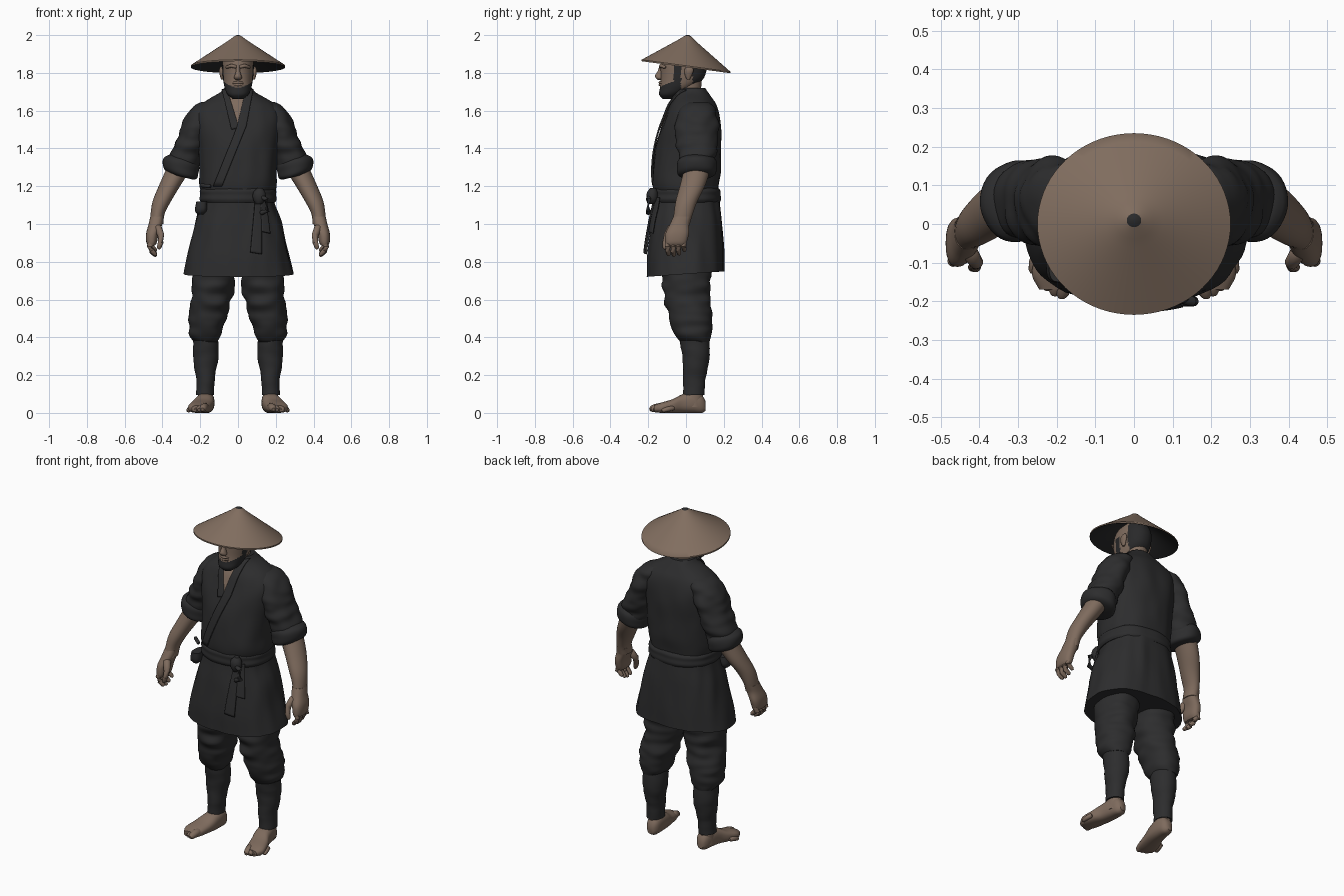
import bpy, bmesh, math
from mathutils import Vector, noise

default = bpy.data.objects.get("Cube")
if default:
    bpy.data.objects.remove(default, do_unlink=True)


def material(name, *rgb):
    m = bpy.data.materials.new(name)
    m.use_nodes = True
    m.diffuse_color = (*rgb, 1)
    bsdf = next(n for n in m.node_tree.nodes if n.type == 'BSDF_PRINCIPLED')
    bsdf.inputs["Base Color"].default_value = (*rgb, 1)
    bsdf.inputs["Roughness"].default_value = 0.8
    return m


cloth = material("charcoal cloth", .026, .026, .027)
skin = material("tan skin", .21, .147, .11)
straw = material("brown straw", .22, .155, .115)
hair = material("black hair", .022, .022, .023)


def finish(bm, name, mats, rule=None):
    """Turn a bmesh into a smooth object, colouring faces by a rule."""
    bmesh.ops.recalc_face_normals(bm, faces=bm.faces)
    for f in bm.faces:
        f.smooth = True
        if rule:
            f.material_index = rule(f.calc_center_median())
    mesh = bpy.data.meshes.new(name)
    bm.to_mesh(mesh)
    bm.free()
    ob = bpy.data.objects.new(name, mesh)
    bpy.context.collection.objects.link(ob)
    for m in mats:
        mesh.materials.append(m)
    bpy.ops.object.select_all(action='DESELECT')
    bpy.context.view_layer.objects.active = ob
    ob.select_set(True)
    bpy.ops.object.shade_smooth_by_angle(angle=math.radians(50))
    return ob


def section(rings, h):
    """Smoothly interpolate the ring bounds at a given height."""
    i = 0
    while i < len(rings) - 2 and h > rings[i + 1][0]:
        i += 1

    def slope(j, k):
        a, b = rings[max(j - 1, 0)], rings[min(j + 1, len(rings) - 1)]
        return (b[k] - a[k]) / (b[0] - a[0])
    p, q = rings[i], rings[i + 1]
    d = q[0] - p[0]
    t = min(max((h - p[0]) / d, 0), 1)
    w = t * t * (3 - 2 * t)
    return [p[k] * (1 - w) + q[k] * w + d * t * (1 - t) *
            (slope(i, k) * (1 - t) - slope(i + 1, k) * t) for k in range(1, 5)]


def bridge(bm, loops):
    for a, b in zip(loops, loops[1:]):
        n = len(a)
        for j in range(n):
            bm.faces.new((a[j], a[(j + 1) % n], b[(j + 1) % n], b[j]))


def loft(name, rings, mats, side=1, along_y=False, power=2, step=.02, segs=40,
         shear=(0, 0), fold=0, freq=(12, 12, 12), rule=None):
    """Skin a stack of superellipse rings given as (height, a0, a1, b0, b1)."""
    bm, loops = bmesh.new(), []
    low, high = rings[0][0], rings[-1][0]
    count = max(3, math.ceil((high - low) / step))
    for i in range(count + 1):
        h = low + (high - low) * i / count
        a0, a1, b0, b1 = section(rings, h)
        loop = []
        for j in range(segs):
            ang = math.tau * j / segs
            c, s = math.cos(ang), math.sin(ang)
            u = math.copysign(abs(c) ** (2 / power), c) * (a1 - a0) / 2
            v = math.copysign(abs(s) ** (2 / power), s) * (b1 - b0) / 2
            a, b = (a0 + a1) / 2 + u, (b0 + b1) / 2 + v
            if fold:
                bump = fold * noise.noise(Vector((a * freq[0], b * freq[1], h * freq[2])))
                a, b = a + c * bump, b + s * bump
            z = h + shear[0] * u + shear[1] * v
            loop.append(bm.verts.new((side * a, h, b) if along_y else (side * a, b, z)))
        loops.append(loop)
    bridge(bm, loops)
    bm.faces.new(loops[0])
    bm.faces.new(loops[-1])
    return finish(bm, name, mats, rule)


def strip(name, left, right, rings, power, mat, off):
    """A thin cloth plate lying on the front of a lofted body."""
    def at(path, t):
        t *= len(path) - 1
        i = min(int(t), len(path) - 2)
        return Vector(path[i]).lerp(Vector(path[i + 1]), t - i)
    bm, rows = bmesh.new(), []
    for i in range(25):
        row = []
        for j in range(7):
            x, z = at(left, i / 24).lerp(at(right, i / 24), j / 6)
            a0, a1, b0, b1 = section(rings, z)
            u = min(abs(x - (a0 + a1) / 2) / ((a1 - a0) / 2), .97)
            y = (b0 + b1) / 2 - (b1 - b0) / 2 * (1 - u ** power) ** (1 / power)
            row.append(bm.verts.new((x, y - off, z)))
        rows.append(row)
    for a, b in zip(rows, rows[1:]):
        for j in range(6):
            bm.faces.new((a[j], a[j + 1], b[j + 1], b[j]))
    ob = finish(bm, name, [mat])
    solid = ob.modifiers.new("thickness", 'SOLIDIFY')
    solid.thickness, solid.offset = .009, 0


def tube(name, points, radii, mat, side=1):
    """A rounded tapering tube through points, for fingers and toes."""
    bm, loops = bmesh.new(), []
    pts = [Vector((side * p[0], p[1], p[2])) for p in points]
    first, last = (pts[0] - pts[1]).normalized(), (pts[-1] - pts[-2]).normalized()
    pts = [pts[0] + first * radii[0] * .6] + pts + [pts[-1] + last * radii[-1] * .7]
    radii = [radii[0] * .5, *radii, radii[-1] * .5]
    for i, p in enumerate(pts):
        d = pts[min(i + 1, len(pts) - 1)] - pts[max(i - 1, 0)]
        turn = d.to_track_quat('Z', 'Y')
        loops.append([bm.verts.new(p + turn @ Vector((radii[i] * math.cos(k * math.tau / 12),
                     radii[i] * math.sin(k * math.tau / 12), 0))) for k in range(12)])
    bridge(bm, loops)
    bm.faces.new(loops[0])
    bm.faces.new(loops[-1])
    return finish(bm, name, [mat])


# Jacket body and flared skirt
torso = [(1.14, -.185, .185, -.16, .165), (1.2, -.202, .202, -.175, .172),
         (1.28, -.203, .203, -.175, .185), (1.4, -.21, .21, -.16, .187),
         (1.5, -.225, .225, -.135, .185), (1.58, -.23, .23, -.105, .175),
         (1.63, -.2, .2, -.085, .16), (1.67, -.14, .14, -.06, .135),
         (1.7, -.09, .09, -.045, .115), (1.72, -.072, .072, -.035, .1)]
skirt = [(.735, -.283, .293, -.208, .202), (.85, -.262, .268, -.207, .2),
         (1, -.228, .232, -.187, .19), (1.1, -.2, .2, -.17, .178),
         (1.16, -.188, .188, -.163, .17)]
loft("jacket_body", torso, [cloth], power=2.3, segs=72, step=.012,
     fold=.007, freq=(14, 14, 6))
loft("jacket_skirt", skirt, [cloth], power=2.4, segs=72, shear=(0, .07),
     fold=.01, freq=(16, 16, 3))

# Open neckline and crossed lapels
strip("chest_opening", [(-.066, 1.712), (0, 1.52)], [(.06, 1.712), (.002, 1.51)],
      torso, 2.3, skin, .004)
strip("right_lapel", [(-.085, 1.71), (-.035, 1.5)], [(-.058, 1.715), (.005, 1.51)],
      torso, 2.3, cloth, .007)
strip("left_lapel", [(.042, 1.715), (-.005, 1.515), (-.13, 1.2)],
      [(.08, 1.71), (.045, 1.52), (-.085, 1.2)], torso, 2.3, cloth, .009)

# Sash, knot, hanging ends and small side pouch
loft("waist_sash", [(1.115, -.195, .195, -.172, .178), (1.13, -.204, .204, -.179, .185),
                    (1.155, -.2, .2, -.177, .183), (1.175, -.202, .202, -.178, .183),
                    (1.19, -.192, .192, -.17, .172)], [cloth], power=2.3, segs=72,
     step=.007, fold=.004)
loft("sash_knot", [(1.105, .095, .125, -.195, -.16), (1.13, .08, .145, -.207, -.15),
                   (1.165, .08, .145, -.207, -.15), (1.19, .1, .13, -.19, -.16)],
     [cloth], step=.01, segs=24)
strip("long_sash_end", [(.092, 1.14), (.065, .85)], [(.125, 1.14), (.125, .84)],
      skirt, 2.4, cloth, .017)
strip("short_sash_end", [(.118, 1.14), (.125, .96)], [(.145, 1.14), (.17, .95)],
      skirt, 2.4, cloth, .02)
tube("sash_loop", [(.11, -.19, 1.15), (.15, -.2, 1.13), (.155, -.2, 1.07), (.125, -.2, 1.06)],
     [.013] * 4, cloth)
loft("side_pouch", [(1.05, -.215, -.185, -.13, -.08), (1.07, -.228, -.165, -.15, -.06),
                    (1.12, -.22, -.165, -.15, -.06)], [cloth], power=3, segs=24)
tube("pouch_toggle", [(-.195, -.13, 1.205), (-.15, -.165, 1.2)], [.01, .01], cloth)

# Arms, hands, legs and feet on both sides
for side, label in ((1, "left"), (-1, "right")):
    loft(label + "_sleeve", [
        (1.27, .215, .37, -.03, .14), (1.36, .185, .363, -.04, .16), (1.42, .165, .337, -.05, .165),
        (1.5, .135, .305, -.056, .17), (1.56, .11, .28, -.052, .165),
        (1.61, .09, .25, -.035, .15), (1.645, .09, .19, 0, .12)],
        [cloth], side, step=.012, fold=.012, freq=(12, 12, 22))
    loft(label + "_rolled_cuff", [
        (1.25, .235, .36, -.025, .13), (1.262, .215, .387, -.042, .153),
        (1.295, .208, .397, -.047, .162), (1.33, .205, .388, -.046, .16),
        (1.35, .22, .36, -.03, .145)],
        [cloth], side, step=.008, shear=(.25, 0), fold=.006)
    loft(label + "_forearm", [
        (1, .394, .464, -.075, .02), (1.05, .39, .463, -.065, .035),
        (1.12, .355, .452, -.055, .06), (1.2, .307, .42, -.033, .1),
        (1.29, .25, .38, -.01, .13)], [skin], side)
    loft(label + "_palm", [
        (.885, .44, .475, -.105, -.005), (.9, .43, .485, -.11, .003),
        (.95, .42, .486, -.108, .016), (1, .4, .473, -.085, .018),
        (1.04, .393, .464, -.066, .03)], [skin], side, power=2.4, step=.01)
    for i, finger in enumerate(("index", "middle", "ring", "little")):
        y, tip = -.092 + i * .028, .835 + (.004, 0, .008, .026)[i]
        tube(f"{label}_{finger}_finger", [
            (.458, y, .92), (.468, y - .004, .88), (.458, y - .004, tip + .02),
            (.438, y, tip)], [.017, .015, .014, .011], skin, side)
    tube(label + "_thumb", [(.425, -.075, .98), (.408, -.1, .94), (.41, -.11, .9),
                            (.418, -.112, .875)], [.022, .018, .015, .012], skin, side)

    loft(label + "_trouser", [
        (.375, .112, .232, -.03, .12), (.4, .09, .25, -.05, .13), (.45, .073, .261, -.072, .136),
        (.5, .06, .261, -.088, .138), (.56, .042, .248, -.104, .13),
        (.65, .025, .243, -.119, .125), (.75, .005, .24, -.125, .13),
        (.85, -.01, .23, -.13, .13)],
        [cloth], side, power=2.2, step=.012, fold=.016, freq=(9, 9, 20))
    loft(label + "_leg_wrap", [
        (.095, .128, .218, -.015, .095), (.18, .122, .222, -.015, .105),
        (.3, .102, .236, -.02, .125), (.4, .105, .238, -.035, .122)],
        [cloth], side, fold=.005, freq=(10, 10, 25))
    loft(label + "_ankle", [
        (.03, .13, .215, -.02, .09), (.12, .133, .212, -.01, .09)], [skin], side)
    loft(label + "_foot", [
        (-.17, .168, .245, .004, .04), (-.13, .152, .264, 0, .055), (-.07, .137, .25, 0, .073),
        (-.02, .127, .228, 0, .098), (.04, .125, .215, 0, .11),
        (.085, .133, .202, 0, .095), (.104, .15, .187, .012, .06)],
        [skin], side, along_y=True, power=2.5, step=.01)
    for i in range(5):
        x, y, r = .183 + .019 * i, -.18 + .003 * i * (i + 1), .021 - .002 * i
        tube(f"{label}_toe_{i + 1}", [(x - .008, y + .05, r + .012), (x, y + .02, r + .006),
                                      (x + .003, y, r)], [r, r, r * .85], skin, side)

    # Ears and brows
    loft(label + "_ear", [
        (1.765, .078, .09, .005, .02), (1.785, .076, .096, -.005, .03),
        (1.815, .076, .1, -.008, .04), (1.835, .078, .092, .002, .03)],
        [skin], side, step=.008, segs=20)
    tube(label + "_brow", [(.012, -.135, 1.832), (.035, -.133, 1.838), (.06, -.112, 1.83)],
         [.009, .01, .008], skin, side)


# Head with beard along the jaw and hair behind the ears
def head_colour(c):
    jaw = c.z < 1.722 + 6 * c.x ** 2 and c.y < -.03
    sideburn = -.066 < c.y < -.026 and c.z < 1.84
    return 1 if jaw or sideburn or c.y > .035 and c.z > 1.735 else 0


loft("neck", [(1.6, -.08, .08, -.05, .1), (1.68, -.06, .06, -.05, .08),
              (1.78, -.06, .06, -.05, .085)], [skin])
loft("head", [
    (1.663, -.028, .028, -.125, -.07), (1.685, -.055, .055, -.142, -.03),
    (1.72, -.07, .07, -.138, .03), (1.76, -.078, .078, -.134, .085),
    (1.8, -.082, .082, -.134, .105), (1.85, -.083, .083, -.135, .11),
    (1.9, -.07, .07, -.115, .09), (1.935, -.04, .04, -.06, .05)],
    [skin, hair], power=2.2, step=.005, segs=80, rule=head_colour)
loft("nose", [(1.762, -.01, .01, -.148, -.12), (1.772, -.022, .022, -.16, -.12),
              (1.785, -.018, .018, -.164, -.12), (1.81, -.011, .011, -.15, -.12),
              (1.84, -.01, .01, -.14, -.12)], [skin], step=.006, segs=20)
for name, z in (("upper_lip", 1.748), ("lower_lip", 1.736)):
    tube(name, [(-.026, -.128, z), (0, -.137, z + .001), (.026, -.128, z)],
         [.005, .008, .005], skin)

# Tilted conical hat with a dark lining
bm, loops = bmesh.new(), []
profile = [(.004, 0, 0), (.035, .004, 0), (.075, .035, 0)]
profile += [(t / 10, t / 10 - .025 * (1 - t / 10), 0) for t in range(2, 11)]
profile += [(1, 1, .008), (.96, .96, .012), (.5, .5, .012), (.03, .03, .014)]
for t, drop, sink in profile:
    loop = []
    for k in range(72):
        a = math.tau * k / 72
        y = .235 * math.sin(a)
        loop.append(bm.verts.new((.25 * t * math.cos(a), y * t + .01 * (1 - t),
                                  2 - drop * (.162 + .135 * y) - sink)))
    loops.append(loop)
bridge(bm, loops)
bm.faces.new(loops[0])
bm.faces.new(loops[-1])
bm.faces.ensure_lookup_table()
for i, f in enumerate(bm.faces):
    band = i // 72
    f.material_index = 1 if band < 2 or band > 11 else 0
bm.faces[-2].material_index = 1
finish(bm, "conical_hat", [straw, hair])
